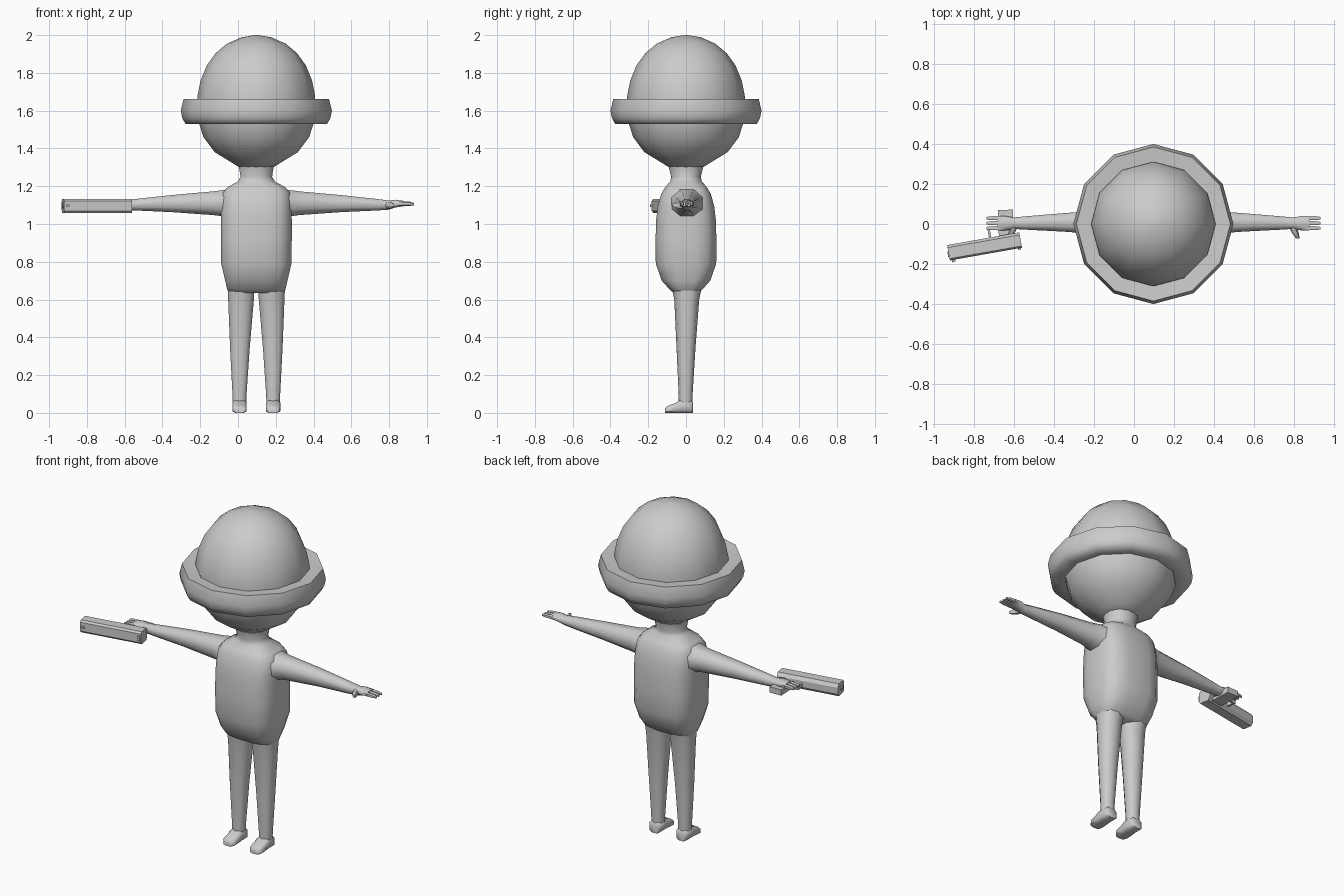
import bpy, bmesh, math
from mathutils import Vector, Matrix

if "Cube" in bpy.data.objects:
    bpy.data.objects.remove(bpy.data.objects["Cube"])

CX = 0.097  # body centre line
grey = bpy.data.materials.new("plain grey")
grey.diffuse_color = (0.6, 0.6, 0.6, 1)
grey.use_nodes = True
grey.node_tree.nodes["Principled BSDF"].inputs["Base Color"].default_value = grey.diffuse_color


def finish(name, bm, angle=60):
    bmesh.ops.remove_doubles(bm, verts=bm.verts, dist=1e-5)
    bmesh.ops.recalc_face_normals(bm, faces=bm.faces)
    me = bpy.data.meshes.new(name)
    bm.to_mesh(me)
    bm.free()
    ob = bpy.data.objects.new(name, me)
    bpy.context.collection.objects.link(ob)
    me.materials.append(grey)
    bpy.ops.object.select_all(action='DESELECT')
    ob.select_set(True)
    bpy.context.view_layer.objects.active = ob
    bpy.ops.object.shade_smooth_by_angle(angle=math.radians(angle))
    return ob


def loft(bm, rings, closed=False):
    """Skin a list of point rings; cap the ends unless closed."""
    vs = [[bm.verts.new(p) for p in r] for r in rings]
    n = len(vs[0])
    pairs = list(zip(vs, vs[1:])) + ([(vs[-1], vs[0])] if closed else [])
    for a, b in pairs:
        for i in range(n):
            j = (i + 1) % n
            bm.faces.new((a[i], a[j], b[j], b[i]))
    if not closed:
        bm.faces.new(vs[0])
        bm.faces.new(vs[-1])


def oval(n, a, b, power=1.0, turn=0.0):
    """Rounded outline; power below 1 makes it boxier."""
    pts = []
    for i in range(n):
        t = 2 * math.pi * i / n + turn
        c, s = math.cos(t), math.sin(t)
        pts.append((a * math.copysign(abs(c) ** power, c),
                    b * math.copysign(abs(s) ** power, s)))
    return pts


def z_rings(sections, n, power=1.0, turn=0.0):
    return [[(CX + x + u, y + v, z) for u, v in oval(n, a, b, power, turn)]
            for z, x, y, a, b in sections]


# head with crown of the hat
bm = bmesh.new()
head = [(1.30, .09), (1.325, .13), (1.38, .22), (1.46, .28), (1.53, .302), (1.60, .312), (1.68, .311),
        (1.76, .295), (1.84, .262), (1.905, .215), (1.955, .155), (1.988, .08), (2.0, .01)]
loft(bm, z_rings([(z, 0, 0, r, r) for z, r in head], 12))
finish("head", bm)

# hat brim: thick twelve-sided ring
bm = bmesh.new()
brim = [(1.535, .305), (1.53, .375), (1.56, .392), (1.60, .40), (1.662, .385), (1.655, .305)]
loft(bm, z_rings([(z, 0, 0, r, r) for z, r in brim], 12), closed=True)
finish("hat_brim", bm, 75)

# torso and neck
bm = bmesh.new()
torso = [(.635, 0, 0, .135, .065), (.65, 0, 0, .155, .085), (.70, 0, 0, .167, .13),
         (.79, 0, 0, .188, .162), (.92, 0, 0, .19, .163), (1.02, 0, 0, .19, .16),
         (1.09, 0, 0, .188, .152), (1.16, 0, 0, .183, .133), (1.195, 0, 0, .155, .112),
         (1.225, 0, 0, .10, .085), (1.25, 0, 0, .085, .08), (1.31, 0, 0, .095, .095)]
rings = []
for k, sec in enumerate(torso):
    rings += z_rings([sec], 16, 0.62 if k < 9 else 0.95, math.pi / 16)
loft(bm, rings)
finish("torso", bm)

for side, label in ((1, "left"), (-1, "right")):
    # arm, tapering into a flat palm
    def x_ring(x, z, hz, y, hy, n=8):
        return [(CX + side * x, y + u, z + v)
                for u, v in oval(n, hy * 1.05, hz * 1.05, .9, math.pi / n)]
    bm = bmesh.new()
    loft(bm, [x_ring(*s) for s in (
        (.12, 1.105, .085, .005, .10), (.185, 1.11, .070, .005, .08),
        (.23, 1.11, .064, .008, .064), (.45, 1.108, .046, .008, .047),
        (.64, 1.102, .031, .005, .034), (.70, 1.10, .025, .004, .029),
        (.735, 1.108, .021, .004, .036), (.78, 1.108, .015, .004, .038))])
    finish(label + "_arm", bm)

    # three fingers and a thumb
    bm = bmesh.new()
    for y in (-.021, .004, .029):
        loft(bm, [x_ring(.765, 1.108, .013, y, .011, 6),
                  x_ring(.81, 1.107, .011, y, .011, 6),
                  x_ring(.835, 1.105, .006, y, .007, 6)])
    loft(bm, [[(CX + side * (x + u), y, z + v) for u, v in oval(6, r, r)]
              for x, y, z, r in ((.695, -.01, 1.10, .02), (.71, -.045, 1.098, .017),
                                 (.722, -.072, 1.10, .009))])
    finish(label + "_fingers", bm)

    # leg
    bm = bmesh.new()
    loft(bm, z_rings([(z, side * x, y, a, b) for z, x, y, a, b in (
        (.03, .089, -.002, .036, .036), (.10, .089, -.002, .039, .037),
        (.34, .087, .0, .054, .050), (.60, .081, .004, .071, .066),
        (.69, .080, .004, .076, .085))], 10, .85, math.pi / 10))
    finish(label + "_leg", bm)

    # foot, heel to toe
    bm = bmesh.new()
    loft(bm, [[(CX + side * .089 + u, y, max(0, h / 2 + v))
               for u, v in oval(8, w * 1.08, h * .54, .6, math.pi / 8)]
              for y, w, h in ((.038, .027, .05), (.028, .036, .065), (-.03, .037, .068),
                              (-.055, .037, .052), (-.095, .036, .038), (-.11, .028, .026))])
    finish(label + "_foot", bm)

# pistol lying on its side: local x runs to the muzzle, local y to the grip
tilt = Matrix.Translation((-.747, -.112, 1.096)) @ Matrix.Rotation(math.radians(190), 4, 'Z')


def box(bm, centre, size, turn=0):
    m = tilt @ Matrix.Translation(centre) @ Matrix.Rotation(math.radians(turn), 4, 'Z')
    bmesh.ops.create_cube(bm, size=1, matrix=m @ Matrix.Diagonal((*size, 1)))


bm = bmesh.new()
section = [(-.039, -.018), (-.026, -.037), (.03, -.037), (.039, -.026),
           (.039, .026), (.03, .037), (-.026, .037), (-.039, .018)]
loft(bm, [[tilt @ Vector((x, y, z)) for y, z in section] for x in (-.183, .183)])
finish("pistol_slide", bm, 20)

bm = bmesh.new()
box(bm, (-.125, -.095, -.012), (.075, .135, .035), -8)    # grip
box(bm, (-.035, -.066, -.005), (.012, .05, .02))          # trigger guard front
box(bm, (-.065, -.085, -.005), (.07, .010, .02))          # trigger guard base
box(bm, (.165, .043, 0), (.018, .014, .012))              # front sight
box(bm, (-.17, .041, 0), (.015, .010, .03))               # rear sight
finish("pistol_grip", bm, 20)

bm = bmesh.new()
bmesh.ops.create_cone(bm, cap_ends=True, segments=8, radius1=.014, radius2=.014, depth=.008,
                      matrix=tilt @ Matrix.Translation((.184, .008, 0)) @ Matrix.Rotation(math.pi / 2, 4, 'Y'))
finish("pistol_muzzle", bm, 30)
